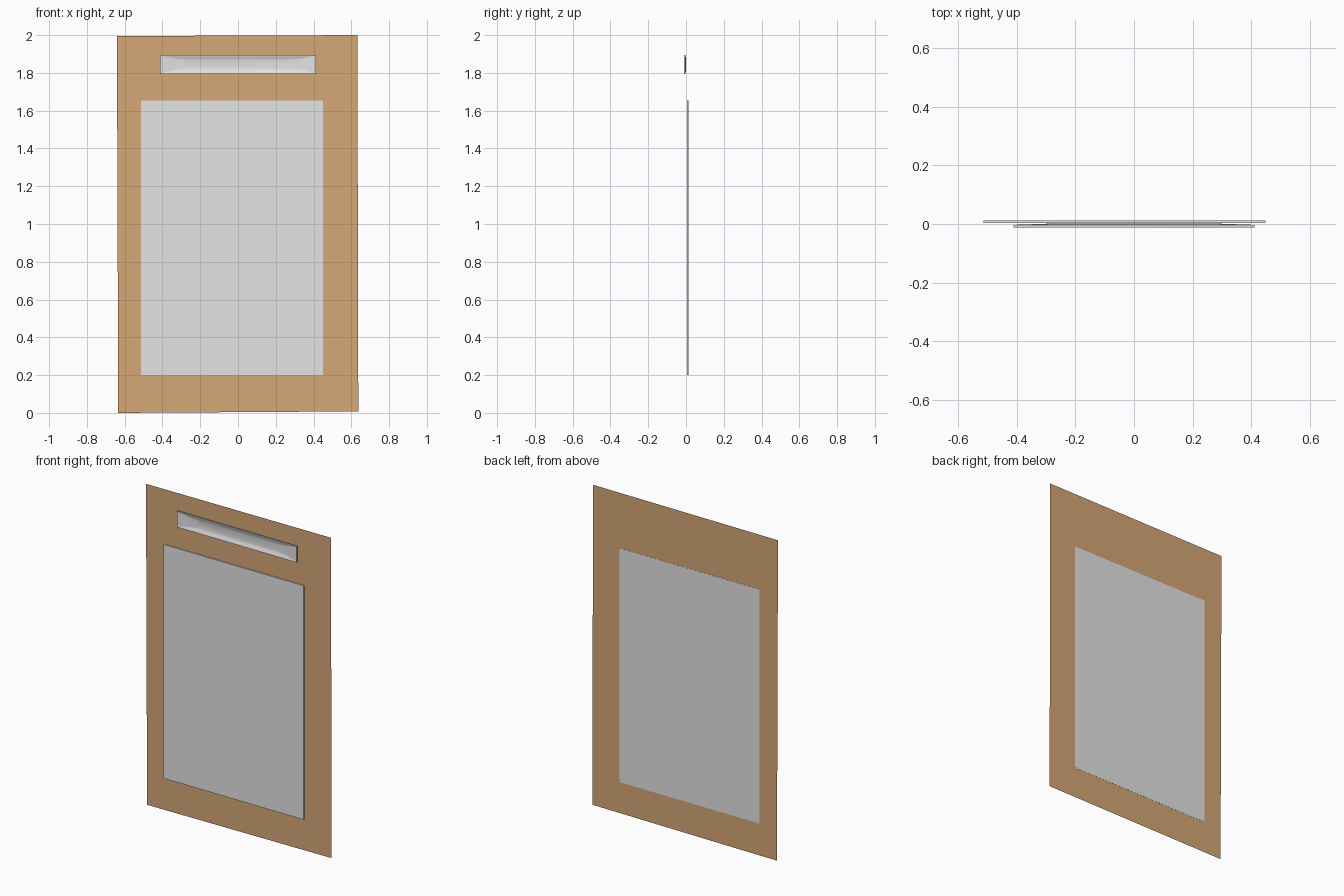
import bpy, bmesh, math

if "Cube" in bpy.data.objects:
    bpy.data.objects.remove(bpy.data.objects["Cube"])


def material(name, rgb):
    m = bpy.data.materials.new(name)
    m.diffuse_color = (*rgb, 1)
    m.use_nodes = True
    m.node_tree.nodes["Principled BSDF"].inputs["Base Color"].default_value = m.diffuse_color
    return m


TAN = material("tan board", (0.66, 0.39, 0.18))
GREY = material("light grey", (0.77, 0.77, 0.77))


def finish(bm, name, mat, recalc=True):
    if recalc:
        bmesh.ops.recalc_face_normals(bm, faces=bm.faces[:])
    me = bpy.data.meshes.new(name)
    bm.to_mesh(me)
    bm.free()
    me.materials.append(mat)
    ob = bpy.data.objects.new(name, me)
    bpy.context.collection.objects.link(ob)
    return ob


def ring(bm, hw, hh, y, r, zc=1.845, steps=6):
    """Rounded rectangle loop facing the front."""
    out = []
    for k, (sx, sz) in enumerate([(1, 1), (-1, 1), (-1, -1), (1, -1)]):
        for i in range(steps + 1):
            a = math.pi / 2 * (k + i / steps)
            out.append(bm.verts.new((sx * (hw - r) + r * math.cos(a), y,
                                     zc + sz * (hh - r) + r * math.sin(a))))
    return out


# board: a thin sheet, slightly out of square
bm = bmesh.new()
bm.faces.new([bm.verts.new((x, 0.0112, z)) for x, z in
              [(-0.634, 0.0), (0.637, 0.008), (0.632, 2.0), (-0.641, 1.995)]])
finish(bm, "board", TAN, recalc=False)

# panel: thin slab through the board, standing out to the front
bm = bmesh.new()
bmesh.ops.create_cube(bm, size=1)
for v in bm.verts:
    v.co = (-0.0325 + v.co.x * 0.963, 0.008 + v.co.y * 0.008, 0.927 + v.co.z * 1.455)
finish(bm, "panel", GREY)

# pull handle: shallow dish with a thin rim and an oval floor
bm = bmesh.new()
loops = [ring(bm, hw, hh, y, r) for hw, hh, y, r in [
    (0.290, 0.024, 0.0012, 0.022),   # back of the dish
    (0.412, 0.050, -0.0030, 0.0008),
    (0.412, 0.050, -0.0115, 0.0008),  # rim
    (0.409, 0.047, -0.0115, 0.0008),
    (0.360, 0.036, -0.0045, 0.012),
    (0.290, 0.024, 0.0000, 0.022)]]  # dish floor
for a, b in zip(loops, loops[1:]):
    n = len(a)
    for i in range(n):
        j = (i + 1) % n
        bm.faces.new((a[i], a[j], b[j], b[i]))
bm.faces.new(loops[0])
bm.faces.new(loops[-1])
handle = finish(bm, "pull_handle", GREY)
bpy.context.view_layer.objects.active = handle
handle.select_set(True)
bpy.ops.object.shade_smooth_by_angle(angle=math.radians(30))
